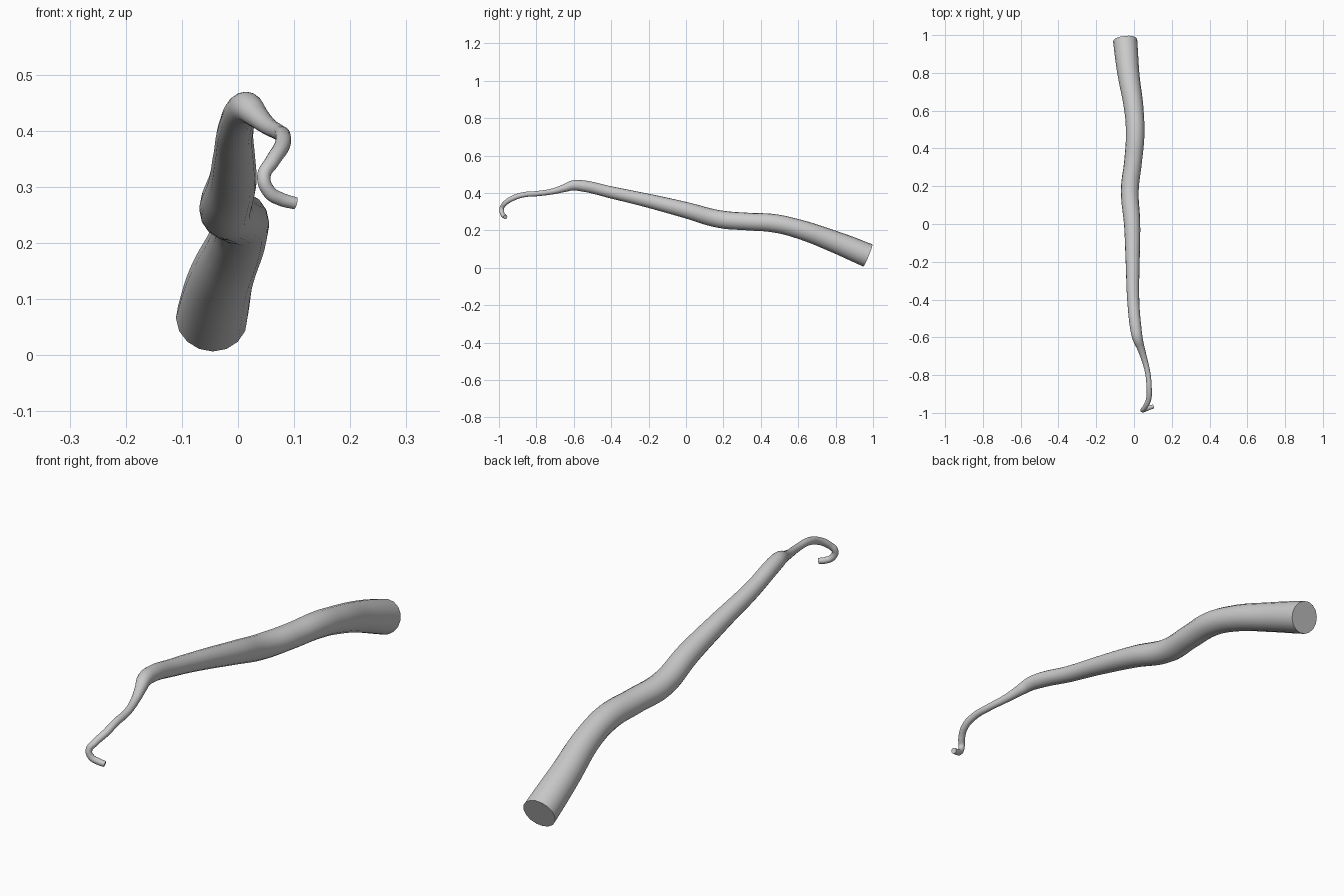
import bpy, math

if "Cube" in bpy.data.objects:
    bpy.data.objects.remove(bpy.data.objects["Cube"])

# centre line from thick base to hooked tip: x, y, z, radius
path = [
    (-0.047, 0.972, 0.066, 0.064), (-0.030, 0.80, 0.137, 0.058),
    (0.000, 0.60, 0.208, 0.051), (0.006, 0.47, 0.238, 0.049),
    (-0.005, 0.33, 0.247, 0.047), (-0.022, 0.18, 0.260, 0.047),
    (-0.010, 0.00, 0.308, 0.043), (-0.007, -0.20, 0.358, 0.037),
    (-0.004, -0.40, 0.403, 0.032), (0.010, -0.555, 0.438, 0.030),
    (0.019, -0.605, 0.440, 0.027), (0.034, -0.65, 0.426, 0.021),
    (0.053, -0.71, 0.409, 0.016), (0.073, -0.79, 0.397, 0.014),
    (0.080, -0.87, 0.390, 0.014), (0.078, -0.925, 0.372, 0.014),
    (0.060, -0.968, 0.344, 0.013), (0.046, -0.985, 0.318, 0.012),
    (0.056, -0.983, 0.291, 0.012), (0.077, -0.974, 0.278, 0.012),
    (0.102, -0.966, 0.271, 0.011),
]

# smooth tapered tube
curve = bpy.data.curves.new("tapered_branch", 'CURVE')
curve.dimensions = '3D'
curve.bevel_depth = 1.0
curve.bevel_resolution = 6
curve.resolution_u = 8
curve.use_fill_caps = True
spline = curve.splines.new('BEZIER')
spline.bezier_points.add(len(path) - 1)
spline.radius_interpolation = 'CARDINAL'
for p, (x, y, z, r) in zip(spline.bezier_points, path):
    p.co = (x, y, z)
    p.radius = r
    p.handle_left_type = p.handle_right_type = 'AUTO'

branch = bpy.data.objects.new("tapered_branch", curve)
bpy.context.collection.objects.link(branch)
bpy.context.view_layer.objects.active = branch
branch.select_set(True)
bpy.ops.object.convert(target='MESH')
branch = bpy.context.object

# weld the caps to the tube, soft shading with crisp ends
bpy.ops.object.mode_set(mode='EDIT')
bpy.ops.mesh.select_all(action='SELECT')
bpy.ops.mesh.remove_doubles(threshold=0.0001)
bpy.ops.mesh.normals_make_consistent(inside=False)
bpy.ops.object.mode_set(mode='OBJECT')
bpy.ops.object.shade_smooth_by_angle(angle=math.radians(40))
